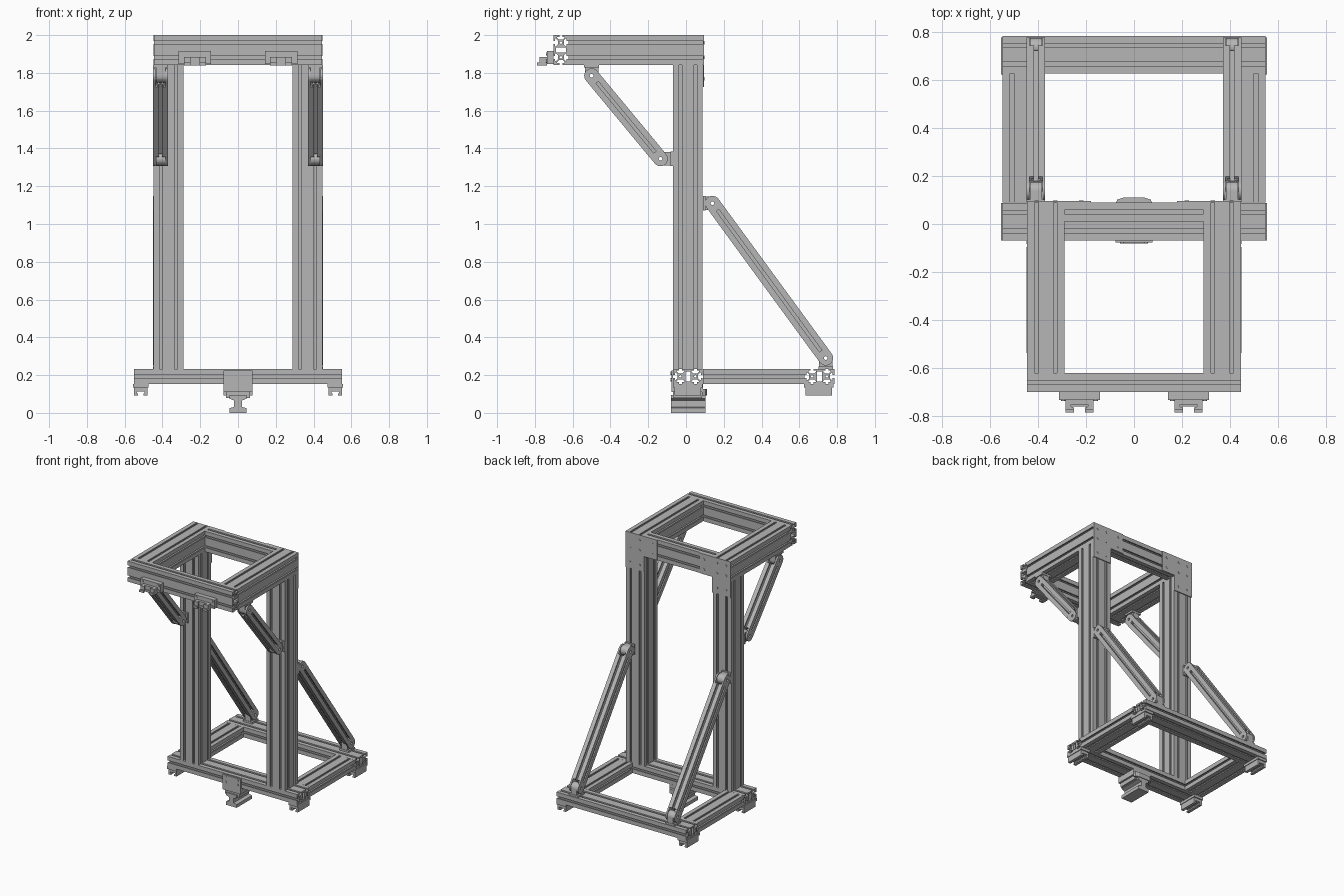
import bpy, bmesh
from math import sin, cos, pi
from mathutils import Vector, Matrix

if "Cube" in bpy.data.objects:
    bpy.data.objects.remove(bpy.data.objects["Cube"], do_unlink=True)

X, Y, Z = Vector((1, 0, 0)), Vector((0, 1, 0)), Vector((0, 0, 1))
CELL = 0.0785


def material(name, value):
    m = bpy.data.materials.new(name)
    m.use_nodes = True
    colour = (value, value, value, 1)
    m.diffuse_color = colour
    m.node_tree.nodes["Principled BSDF"].inputs["Base Color"].default_value = colour
    return m


ALUMINIUM = material("aluminium grey", 0.47)


def prism(name, outlines, length, centre, zdir, xdir):
    """Extrude an outline (with optional holes) along zdir, centred on a point."""
    curve = bpy.data.curves.new(name, 'CURVE')
    curve.dimensions, curve.fill_mode, curve.extrude = '2D', 'BOTH', length / 2
    for pts in outlines:
        s = curve.splines.new('POLY')
        s.points.add(len(pts) - 1)
        for p, co in zip(s.points, pts):
            p.co = (co[0], co[1], 0, 1)
        s.use_cyclic_u = True
    temp = bpy.data.objects.new(name + "_curve", curve)
    bpy.context.collection.objects.link(temp)
    deps = bpy.context.evaluated_depsgraph_get()
    mesh = bpy.data.meshes.new_from_object(temp.evaluated_get(deps))
    bpy.data.objects.remove(temp, do_unlink=True)
    bm = bmesh.new()
    bm.from_mesh(mesh)
    bmesh.ops.remove_doubles(bm, verts=bm.verts, dist=1e-5)
    bmesh.ops.recalc_face_normals(bm, faces=bm.faces)
    for f in bm.faces:
        f.smooth = False
    bm.to_mesh(mesh)
    bm.free()
    mesh.materials.clear()
    mesh.materials.append(ALUMINIUM)
    ob = bpy.data.objects.new(name, mesh)
    bpy.context.collection.objects.link(ob)
    rot = Matrix((xdir, zdir.cross(xdir), zdir)).transposed().to_4x4()
    ob.matrix_world = Matrix.Translation(centre) @ rot
    return ob


def circle(x, y, r, n=12):
    return [(x + r * cos(2 * pi * i / n), y + r * sin(2 * pi * i / n)) for i in range(n)]


def rect(w, h):
    return [(-w, -h), (w, -h), (w, h), (-w, h)]


def box(name, x0, x1, y0, y1, z0, z1):
    c = Vector((x0 + x1, y0 + y1, z0 + z1)) / 2
    return prism(name, [rect((x1 - x0) / 2, (y1 - y0) / 2)], z1 - z0, c, Z, X)


def slotted(nx, ny):
    """T-slot cross-section of nx by ny cells, with bores and a core cavity."""
    half = [(-0.008, 0), (-0.008, 0.009), (-0.02, 0.009), (-0.02, 0.014), (-0.01, 0.024)]
    slot = half + [(-u, d) for u, d in reversed(half)]
    outline = []
    for k in range(4):
        n, m = (nx, ny) if k % 2 == 0 else (ny, nx)
        side = [(-n * CELL / 2, 0)]
        for i in range(n):
            u0 = (i - (n - 1) / 2) * CELL
            side += [(u0 + u, d) for u, d in slot]
        for u, d in side:
            x, y = u, d - m * CELL / 2
            for _ in range(k):
                x, y = -y, x
            outline.append((x, y))
    loops = [outline]
    for i in range(nx):
        for j in range(ny):
            loops.append(circle((i - (nx - 1) / 2) * CELL, (j - (ny - 1) / 2) * CELL, 0.007))
    if nx == ny == 2:
        loops.append(rect(0.022, 0.022))
    elif nx + ny == 3:
        loops.append(rect(0.013, 0.026) if nx == 2 else rect(0.026, 0.013))
    return loops


def beam(name, nx, ny, start, end):
    a, b = Vector(start), Vector(end)
    d = (b - a).normalized()
    xdir = Y if abs(d.x) > 0.9 else X
    return prism(name, slotted(nx, ny), (b - a).length, (a + b) / 2, d, xdir)


def tab(name, x, width, pivot, direction, dist, r):
    """Hinge lug: rounded about the pivot and running straight along direction."""
    d = Vector(direction).normalized()
    n = Vector((-d.y, d.x))
    pts = [-d * r * sin(pi * i / 12) + n * r * cos(pi * i / 12) for i in range(13)]
    pts += [d * dist - n * r, d * dist + n * r]
    prism(name, [pts, circle(0, 0, 0.01)], width, (x, pivot[0], pivot[1]), X, Y)


def brace(name, x, p, p_mount, p_dist, q, q_mount, q_dist):
    a, b = Vector(p), Vector(q)
    d = (b - a).normalized()
    s, e = a + d * 0.045, b - d * 0.045
    beam(name, 1, 1, (x, s.x, s.y), (x, e.x, e.y))
    for end, piv, along, mount, dist in (("first", p, d, p_mount, p_dist),
                                         ("second", q, -d, q_mount, q_dist)):
        for k in (-1, 1):
            tab(f"{name}_{end}_ear", x + k * 0.033, 0.012, piv, along, 0.046, 0.039)
        tab(f"{name}_{end}_mount", x, 0.05, piv, mount, dist, 0.036)
        # foot plate of the hinge
        m = Vector(piv) + Vector(mount) * (dist - 0.007)
        w, h = (0.007, 0.039) if mount[0] else (0.039, 0.007)
        box(f"{name}_{end}_foot", x - 0.039, x + 0.039, m.x - w, m.x + w, m.y - h, m.y + h)


def channel(w, h):
    """C-shaped carriage section, open towards -y, with hooked lips."""
    right = [(w / 2, 0), (w / 2, -h), (w * 0.2, -h), (w * 0.2, -h * 0.78),
             (w * 0.3, -h * 0.7), (w * 0.3, -h * 0.5)]
    return right + [(-x, y) for x, y in reversed(right)]


# Base frame
for name, y in (("base_front_beam", 0.01), ("base_rear_beam", 0.707)):
    beam(name, 2, 1, (-0.55, y, 0.193), (0.55, y, 0.193))

# Top frame cross beams
beam("top_front_beam", 1, 2, (-0.446, -0.662, 1.9215), (0.446, -0.662, 1.9215))
beam("top_rear_beam", 1, 2, (-0.29, 0.05, 1.9215), (0.29, 0.05, 1.9215))

for side, s in (("left", 1), ("right", -1)):
    # Side members and uprights
    beam(f"base_{side}_beam", 2, 1, (s * 0.47, 0.089, 0.193), (s * 0.47, 0.628, 0.193))
    beam(f"{side}_upright", 2, 2, (s * 0.368, 0.01, 0.232), (s * 0.368, 0.01, 1.843))
    beam(f"top_{side}_beam", 2, 2, (s * 0.368, -0.623, 1.9215), (s * 0.368, 0.089, 1.9215))

    # Hinged diagonal braces
    brace(f"front_{side}_brace", s * 0.41, (-0.5, 1.785), (0, 1), 0.058,
          (-0.135, 1.345), (1, 0), 0.066)
    brace(f"rear_{side}_brace", s * 0.41, (0.14, 1.11), (-1, 0), 0.051,
          (0.74, 0.29), (0, -1), 0.058)

    # L-shaped corner plate on the back, with screws
    plate = [(2.0, s * 0.446), (2.0, s * 0.18), (1.845, s * 0.18),
             (1.845, s * 0.29), (1.725, s * 0.29), (1.725, s * 0.446)]
    prism(f"{side}_corner_plate", [plate], 0.007, (0, 0.0925, 0), Y, Z)
    for x, z in [(c, h) for c in (0.407, 0.329, 0.22) for h in (1.96, 1.883, 1.77)]:
        if x > 0.25 or z > 1.85:
            prism(f"{side}_plate_screw", [circle(0, 0, 0.009)], 0.003,
                  (s * x, 0.0975, z), Y, Z)

    # Corner feet: plate plus downward channel
    for end, y in (("front", 0.01), ("rear", 0.702)):
        x = s * 0.515
        box(f"{end}_{side}_foot_plate", x - 0.04, x + 0.04, y - 0.078, y + 0.078, 0.135, 0.154)
        prism(f"{end}_{side}_foot", [channel(0.07, 0.043)], 0.14, (x, y, 0.135), Y, -X)

    # Carriages on the front of the top beam
    x = s * 0.228
    box(f"{side}_carriage_plate", x - 0.086, x + 0.086, -0.735, -0.701, 1.848, 1.915)
    prism(f"{side}_carriage", [channel(0.118, 0.04)], 0.036, (x, -0.735, 1.866), Z, X)
    prism(f"{side}_carriage_lip", [channel(0.118, 0.053)], 0.016, (x, -0.735, 1.848), Z, X)
    for k in (-0.068, 0.068):
        for z in (1.862, 1.9):
            prism(f"{side}_carriage_screw", [circle(0, 0, 0.009)], 0.006,
                  (x + k, -0.737, z), Y, Z)

# Central front foot: bracket, carriage and rail
box("centre_bracket_plate", -0.077, 0.077, -0.078, -0.069, 0.11, 0.225)
box("centre_bracket_base", -0.077, 0.077, -0.07, 0.089, 0.11, 0.154)
box("centre_carriage", -0.063, 0.063, -0.07, 0.085, 0.08, 0.11)
cap = [(-0.077, 0.085), (0.077, 0.085), (0.07, 0.102), (0.045, 0.11), (-0.045, 0.11), (-0.07, 0.102)]
prism("centre_end_cap", [cap], 0.035, (0, 0, 0.11), Z, X)
rail = [(0.045, 0), (0.045, 0.025), (0.02, 0.032), (0.02, 0.065), (0.045, 0.075), (0.045, 0.095)]
rail += [(-x, z) for x, z in reversed(rail)]
prism("centre_rail", [rail], 0.185, (0, 0.012, 0), Y, -X)
for x in (-0.05, 0.05):
    for z in (0.175, 0.21):
        prism("bracket_screw", [circle(0, 0, 0.009)], 0.004, (x, -0.079, z), Y, Z)
